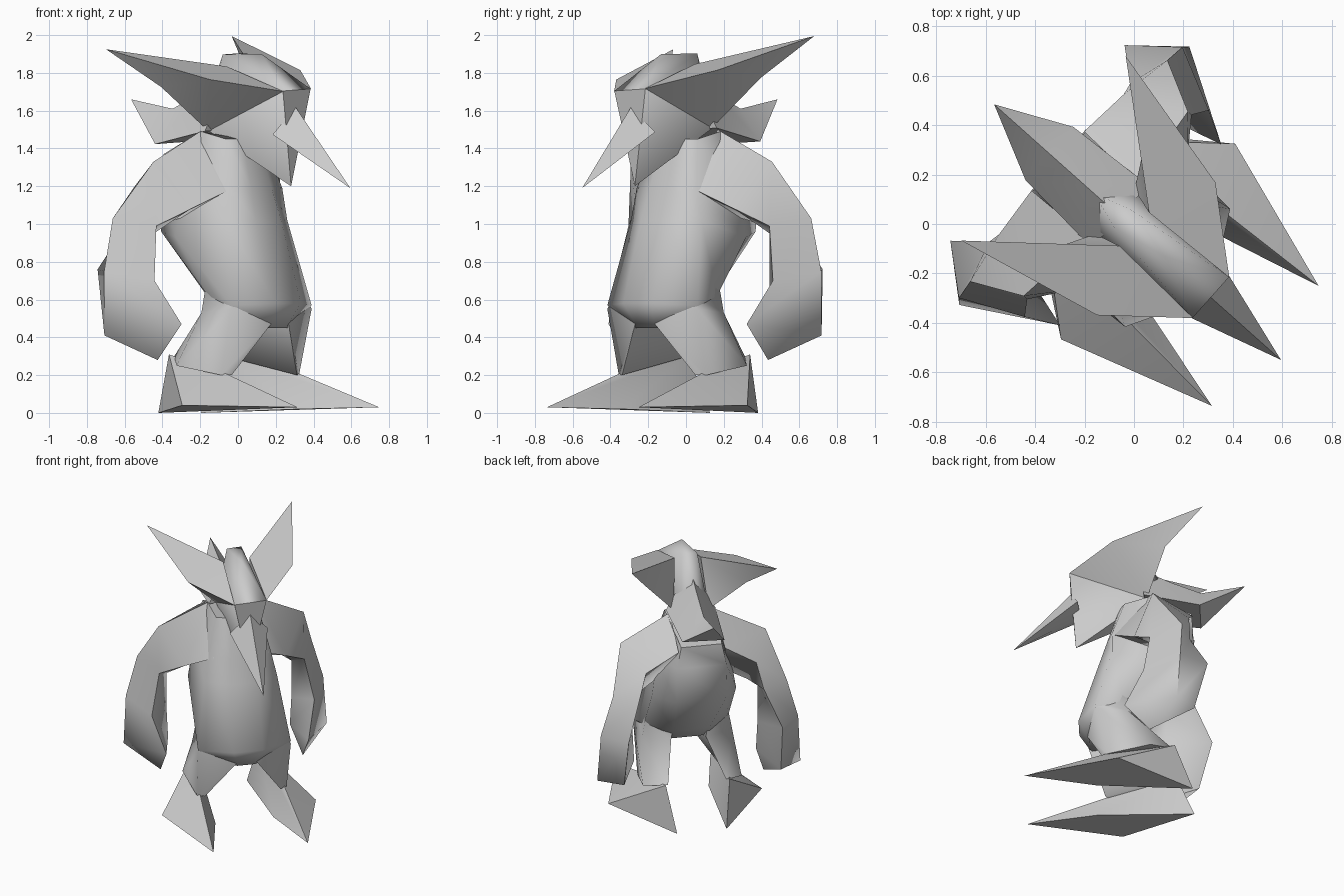
import bpy, bmesh, math
from mathutils import Vector

if "Cube" in bpy.data.objects:
    bpy.data.objects.remove(bpy.data.objects["Cube"])

# One plain grey skin
skin = bpy.data.materials.new("grey skin")
skin.diffuse_color = (0.6, 0.6, 0.6, 1)
skin.use_nodes = True
skin.node_tree.nodes["Principled BSDF"].inputs["Base Color"].default_value = skin.diffuse_color

# Creature frame: side (its left), forward, up; it stands turned towards +x -y
YAW = math.radians(-41.7)
FWD = Vector((math.cos(YAW), math.sin(YAW), 0))
SIDE = Vector((-math.sin(YAW), math.cos(YAW), 0))


def place(p, flip=1, roll=0):
    s, f, z = p
    s *= flip
    return SIDE * (s - 0.015) + FWD * f + Vector((0, 0, z + roll * s))


def finish(name, bm, angle=50):
    bmesh.ops.recalc_face_normals(bm, faces=bm.faces)
    me = bpy.data.meshes.new(name)
    bm.to_mesh(me)
    bm.free()
    me.materials.append(skin)
    ob = bpy.data.objects.new(name, me)
    bpy.context.collection.objects.link(ob)
    bpy.ops.object.select_all(action='DESELECT')
    ob.select_set(True)
    bpy.context.view_layer.objects.active = ob
    bpy.ops.object.shade_smooth_by_angle(angle=math.radians(angle))


def solid(name, pts, faces, flip=1, roll=0, angle=40):
    bm = bmesh.new()
    v = [bm.verts.new(place(p, flip, roll)) for p in pts]
    for f in faces:
        bm.faces.new([v[i] for i in f])
    finish(name, bm, angle)


def hull(name, pts, flip=1, roll=0, angle=40):
    bm = bmesh.new()
    for p in pts:
        bm.verts.new(place(p, flip, roll))
    res = bmesh.ops.convex_hull(bm, input=bm.verts)
    loose = [g for g in res["geom_interior"] if isinstance(g, bmesh.types.BMVert)]
    if loose:
        bmesh.ops.delete(bm, geom=loose, context='VERTS')
    finish(name, bm, angle)


def loft(name, rings, flip=1, tip=None, angle=70):
    bm = bmesh.new()
    rows = [[bm.verts.new(place(p, flip)) for p in r] for r in rings]
    n = len(rows[0])
    for a, b in zip(rows, rows[1:]):
        for i in range(n):
            j = (i + 1) % n
            bm.faces.new((a[i], a[j], b[j], b[i]))
    bm.faces.new(rows[0])
    if tip:
        t = bm.verts.new(place(tip, flip))
        for i in range(n):
            bm.faces.new((rows[-1][i], rows[-1][(i + 1) % n], t))
    else:
        bm.faces.new(rows[-1])
    finish(name, bm, angle)


def ring(*half):
    """Symmetric torso section from its left half, front to back."""
    return list(half) + [(-s, f, z) for s, f, z in reversed(half)]


# Torso: hunched back, flat chest, wide hips and forward belly
loft("torso", [
    ring((.06, .10, 1.45), (.15, .06, 1.45), (.17, -.10, 1.49), (.14, -.39, 1.37)),
    ring((.08, .18, 1.19), (.21, .14, 1.19), (.25, -.15, 1.19), (.17, -.40, 1.22)),
    ring((.10, .23, 1.02), (.25, .14, 1.02), (.29, -.17, .93), (.17, -.38, .96)),
    ring((.10, .37, .58), (.32, .25, .57), (.29, .06, .62), (.12, -.10, .62)),
    ring((.06, .30, .45), (.20, .22, .45), (.18, .10, .48), (.08, .00, .52)),
])

# Head: narrow wedge from crown to brow, jaw and chin
R = 0.05
hull("head", [
    (-.05, -.05, 1.90), (.05, -.05, 1.90), (0, .18, 1.90),
    (.11, .43, 1.71), (-.11, .43, 1.71),
    (0, .39, 1.20), (.12, -.09, 1.50), (-.12, -.09, 1.50), (0, -.20, 1.66),
], roll=R, angle=55)

# Long nose spike
hull("nose", [(.13, .375, 1.48), (-.13, .375, 1.48), (0, .42, 1.62),
              (0, .36, 1.44), (0, .81, 1.19)], roll=R)

# Hair swept back to a point, with two lower corners
solid("hair", [
    (0, -.05, 1.80), (.17, -.07, 1.50), (-.17, -.07, 1.50),
    (0, -.24, 1.70), (0, -.45, 1.61),
    (.145, -.445, 1.43), (-.145, -.445, 1.43), (0, -.745, 1.66),
], [(0, 1, 3), (0, 3, 2), (3, 1, 5), (3, 6, 2), (3, 5, 4), (3, 4, 6),
    (4, 5, 7), (4, 7, 6), (5, 6, 7), (1, 2, 6, 5), (0, 2, 1)], roll=R)

for flip, tag in ((1, "left"), (-1, "right")):
    # Ear: broad blade from brow and jaw, outer shoulder, then a high rear tip
    solid(tag + "_ear", [
        (.50, -.477, 1.96), (.09, .015, 1.84), (.11, .432, 1.71),
        (.36, .134, 1.79), (.35, -.22, 1.75), (.12, -.09, 1.50),
    ], [(0, 3, 1), (3, 2, 1), (0, 4, 3), (3, 4, 5), (3, 5, 2),
        (0, 1, 4), (1, 5, 4), (1, 2, 5)], flip, 0.07, 35)

    # Arm: top, front, under and back points from shoulder to fist
    loft(tag + "_arm", [
        [(.15, -.10, 1.50), (.19, .15, 1.19), (.22, -.12, 1.05), (.16, -.40, 1.34)],
        [(.50, -.14, 1.33), (.35, -.01, 1.08), (.36, -.20, 1.00), (.38, -.38, 1.20)],
        [(.60, -.34, 1.03), (.50, -.12, .99), (.43, -.20, .95), (.43, -.39, 1.00)],
        [(.68, -.33, .75), (.56, -.08, .70), (.43, -.20, .68), (.53, -.51, .76)],
        [(.70, -.31, .41), (.49, .05, .47), (.42, -.20, .48), (.54, -.42, .41)],
    ], flip, tip=(.49, -.12, .28))

    # Leg: thigh flowing out of the belly, knee, then back-slanting shin
    loft(tag + "_leg", [
        [(.12, .30, .62), (.29, .24, .62), (.28, .04, .70), (.12, -.08, .68)],
        [(.07, .31, .47), (.32, .25, .55), (.31, .03, .53), (.12, -.01, .51)],
        [(.26, .20, .20), (.31, .17, .20), (.34, -.12, .25), (.20, -.26, .30)],
    ], flip)

    # Foot: flat pointed wedge with a wide outer corner and a raised heel
    hull(tag + "_foot", [
        (.325, .725, .03), (.53, .09, .04), (.17, -.40, 0), (.20, .25, .02),
        (.22, -.28, .31), (.29, .18, .21),
    ], flip)
